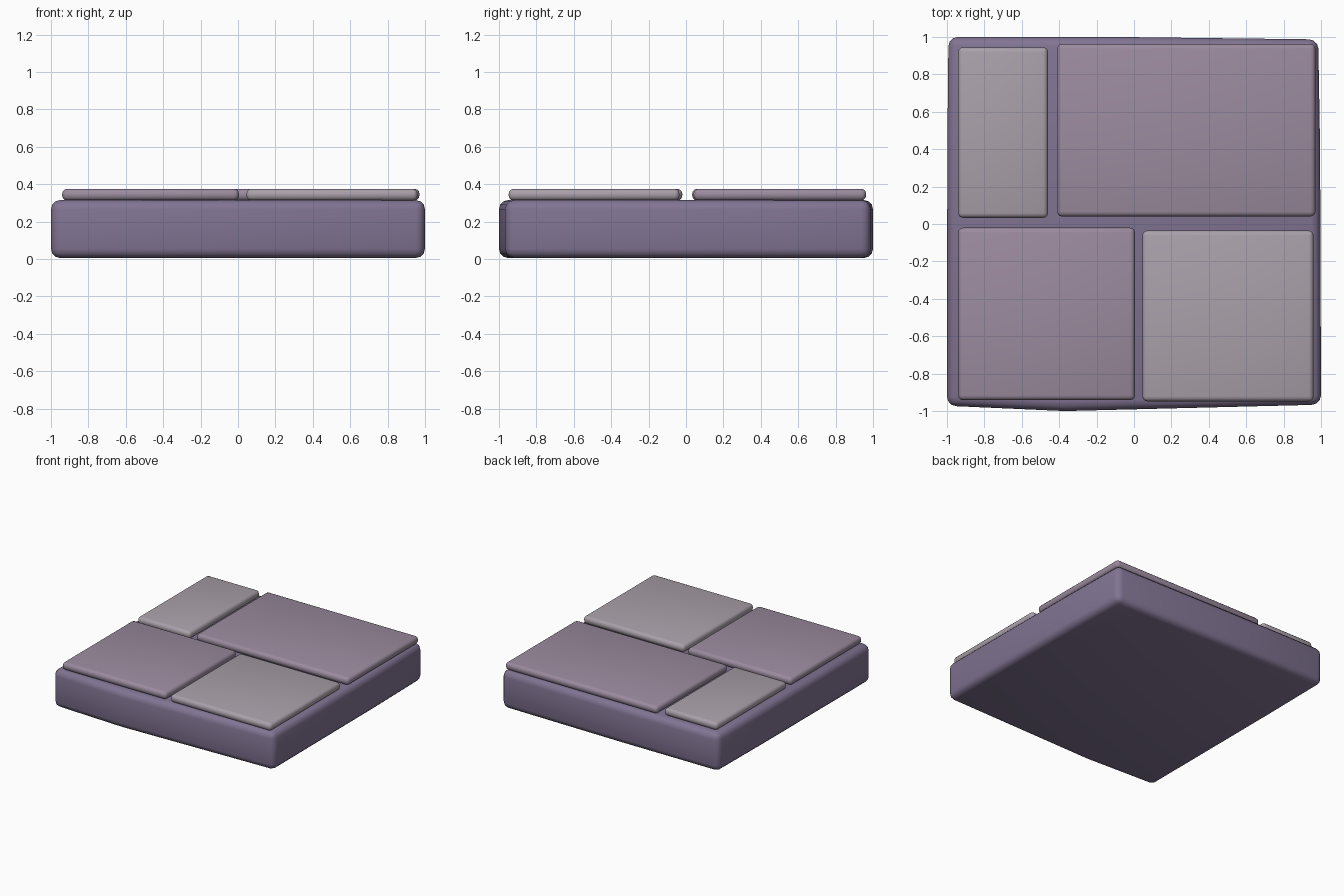
import bpy, bmesh

if "Cube" in bpy.data.objects:
    bpy.data.objects.remove(bpy.data.objects["Cube"])


def material(name, color):
    m = bpy.data.materials.new(name)
    m.diffuse_color = (*color, 1)
    m.use_nodes = True
    m.node_tree.nodes["Principled BSDF"].inputs["Base Color"].default_value = m.diffuse_color
    return m


def slab(name, outline, z0, z1, bevel, segments, mat):
    """Extrude a plan outline and round all of its sharp edges."""
    bm = bmesh.new()
    low = [bm.verts.new((x, y, z0)) for x, y in outline]
    high = [bm.verts.new((x, y, z1)) for x, y in outline]
    bm.faces.new(low[::-1])
    bm.faces.new(high)
    n = len(outline)
    for i in range(n):
        j = (i + 1) % n
        bm.faces.new((low[i], low[j], high[j], high[i]))
    bm.normal_update()
    edges = [e for e in bm.edges if e.calc_face_angle() > 0.5]
    bmesh.ops.bevel(bm, geom=edges, offset=bevel, segments=segments,
                    profile=0.5, affect='EDGES')
    me = bpy.data.meshes.new(name)
    bm.to_mesh(me)
    bm.free()
    ob = bpy.data.objects.new(name, me)
    bpy.context.collection.objects.link(ob)
    me.materials.append(mat)
    bpy.ops.object.select_all(action='DESELECT')
    ob.select_set(True)
    bpy.context.view_layer.objects.active = ob
    bpy.ops.object.shade_smooth_by_angle(angle=0.6)
    return ob


stone = material("stone", (0.22, 0.175, 0.29))
purple = material("purple_tile", (0.33, 0.26, 0.345))
pale = material("pale_tile", (0.40, 0.355, 0.40))

# Slightly uneven stone base
outline = [(-1.0, -0.972), (-0.37, -1.0), (1.0, -0.966), (0.995, 0.4),
           (0.985, 0.987), (-0.1, 1.0), (-0.992, 1.0), (-0.998, 0.4)]
slab("stone_base", outline, 0.005, 0.315, 0.05, 3, stone)

# Four paving tiles: x0, x1, y0, y1
tiles = [
    ("back_left_tile", -0.94, -0.46, 0.033, 0.945, pale),
    ("back_right_tile", -0.41, 0.97, 0.04, 0.963, purple),
    ("front_left_tile", -0.94, 0.005, -0.942, -0.02, purple),
    ("front_right_tile", 0.045, 0.96, -0.948, -0.035, pale),
]
for name, x0, x1, y0, y1, mat in tiles:
    rect = [(x0, y0), (x1, y0), (x1, y1), (x0, y1)]
    slab(name, rect, 0.313, 0.375, 0.026, 3, mat)
